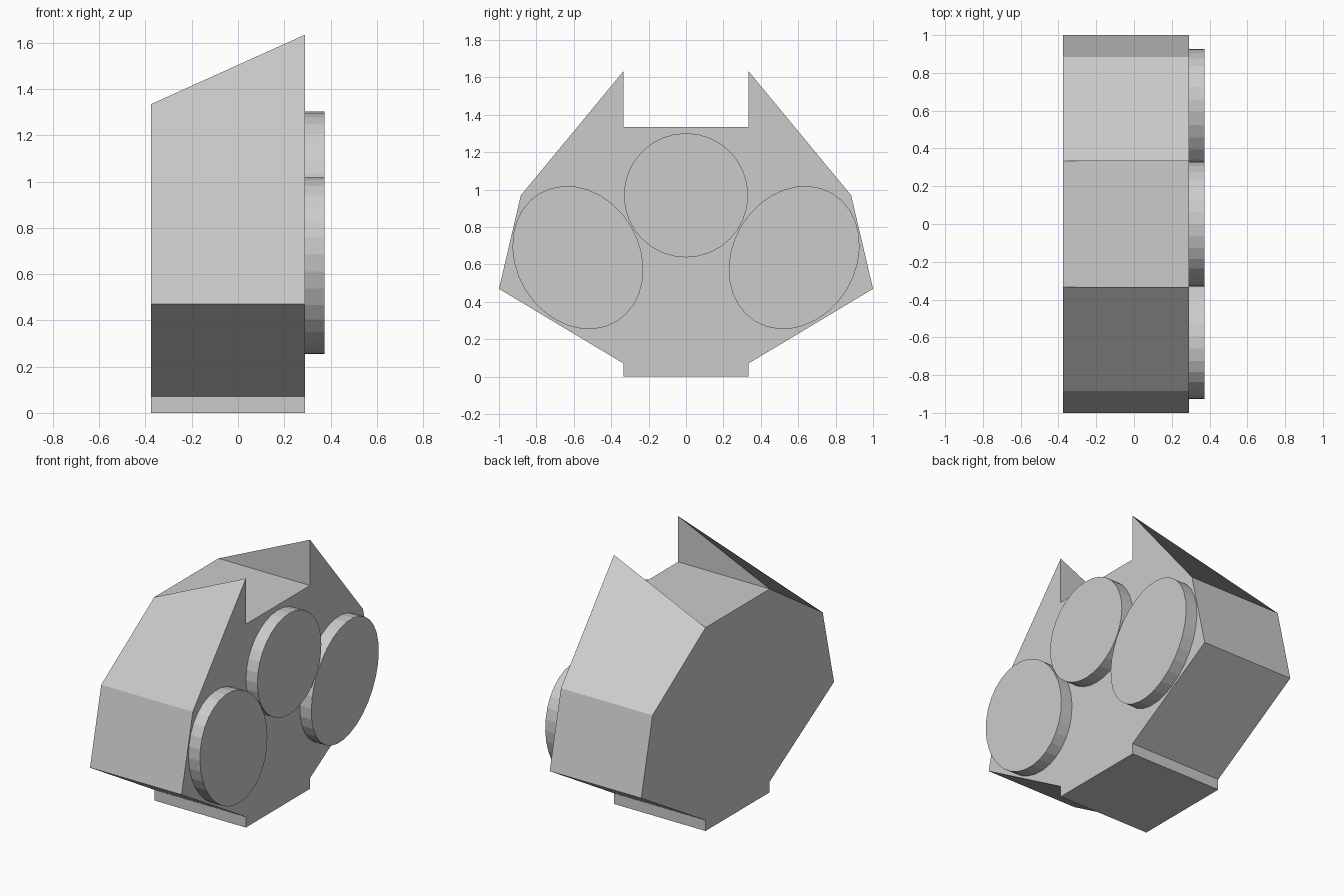
import bpy, bmesh
from math import radians, pi
from mathutils import Matrix

if "Cube" in bpy.data.objects:
    bpy.data.objects.remove(bpy.data.objects["Cube"])

X_BACK, X_FACE, X_DISC = -0.375, 0.29, 0.373


def finish(bm, name):
    mesh = bpy.data.meshes.new(name)
    bm.to_mesh(mesh)
    bm.free()
    obj = bpy.data.objects.new(name, mesh)
    bpy.context.collection.objects.link(obj)
    return obj


# Housing: mirrored profile in (y, z), extruded along x, with two raised front peaks
half = [(0.333, 0), (0.333, 0.07), (1.0, 0.47), (0.883, 0.97), (0.333, 1.335)]
ring = half + [(-y, z) for y, z in reversed(half)]
bm = bmesh.new()
back = [bm.verts.new((X_BACK, y, z)) for y, z in ring]
front = [bm.verts.new((X_FACE, y, z)) for y, z in ring]
peak_r, peak_l = [bm.verts.new((X_FACE, s * 0.333, 1.635)) for s in (1, -1)]

n = len(ring)
for i in range(n):
    j = (i + 1) % n
    if i == 3:      # slope rising to the right peak
        face = (peak_r, front[i], back[i], back[j])
    elif i == 5:    # slope falling from the left peak
        face = (peak_l, back[i], back[j], front[j])
    else:
        face = (front[i], back[i], back[j], front[j])
    bm.faces.new(face)
# Inner walls of the peaks
bm.faces.new((peak_r, back[4], front[4]))
bm.faces.new((peak_l, front[5], back[5]))
# Front and back plates
bm.faces.new(front[:4] + [peak_r] + front[4:6] + [peak_l] + front[6:])
bm.faces.new(back[::-1])
finish(bm, "housing")


# Raised discs on the face: centre, semi-axes and tilt in the y-z plane
def disc(name, y, z, ry, rz, tilt):
    bm = bmesh.new()
    mat = (Matrix.Translation(((X_FACE + X_DISC) / 2, y, z))
           @ Matrix.Rotation(tilt, 4, 'X')
           @ Matrix.Diagonal((X_DISC - X_FACE, ry, rz, 1))
           @ Matrix.Rotation(pi / 2, 4, 'Y'))
    bmesh.ops.create_cone(bm, cap_ends=True, segments=32, radius1=1,
                          radius2=1, depth=1, matrix=mat)
    finish(bm, name)


disc("centre_disc", 0, 0.97, 0.332, 0.332, 0)
disc("right_disc", 0.578, 0.637, 0.40, 0.33, radians(59))
disc("left_disc", -0.578, 0.637, 0.40, 0.33, radians(121))
